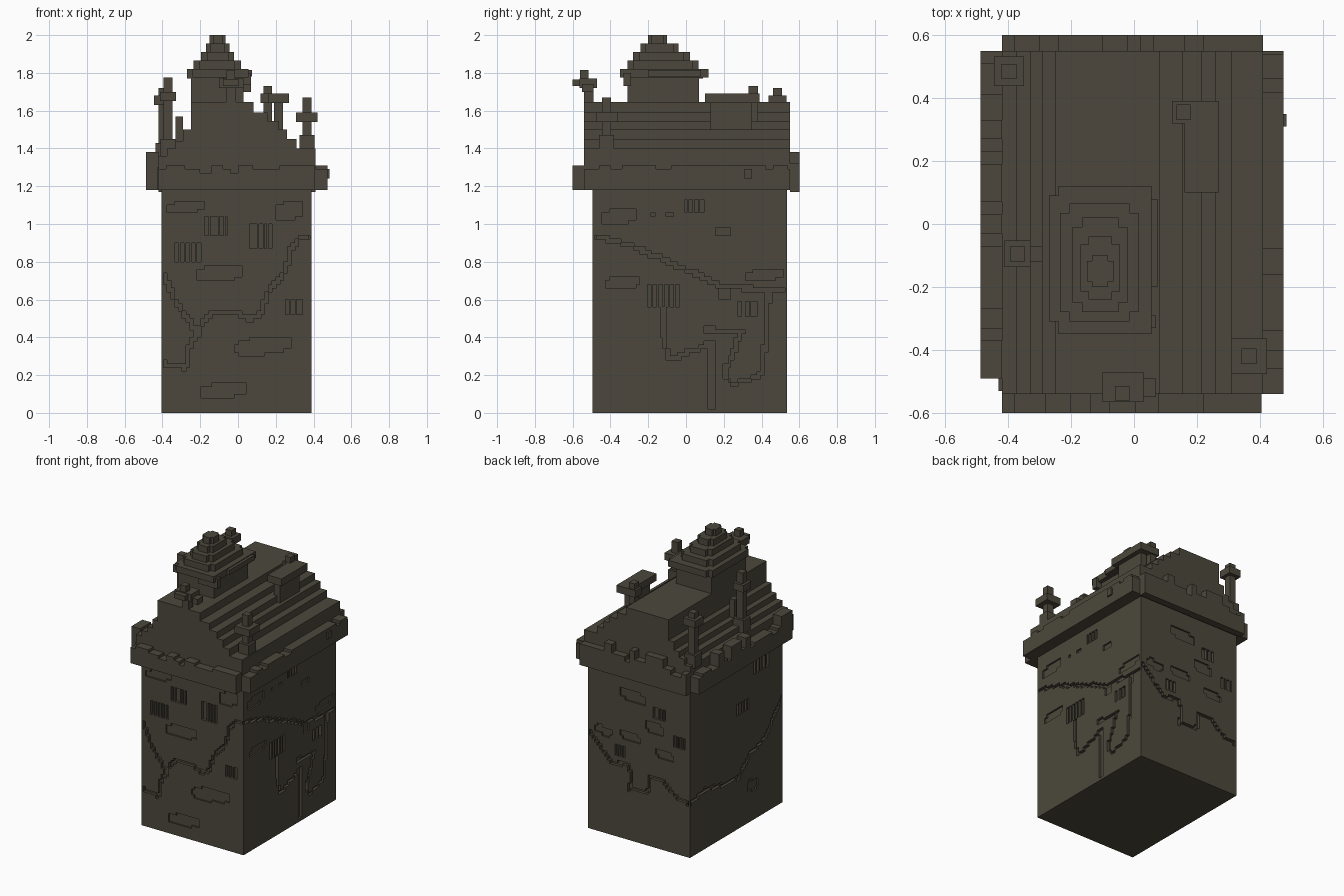
import bpy, bmesh, math, random
from mathutils import Vector

if "Cube" in bpy.data.objects:
    bpy.data.objects.remove(bpy.data.objects["Cube"])
random.seed(4)

stone = bpy.data.materials.new("dark_weathered_stone")
stone.diffuse_color = (0.072, 0.064, 0.045, 1)
stone.use_nodes = True
stone.node_tree.nodes["Principled BSDF"].inputs["Base Color"].default_value = stone.diffuse_color


def finish(name, bm):
    me = bpy.data.meshes.new(name)
    bm.to_mesh(me)
    bm.free()
    me.materials.append(stone)
    ob = bpy.data.objects.new(name, me)
    bpy.context.collection.objects.link(ob)


def boxes(name, items):
    """One object from a list of (x0, x1, y0, y1, z0, z1)."""
    bm = bmesh.new()
    for x0, x1, y0, y1, z0, z1 in items:
        vs = bmesh.ops.create_cube(bm, size=1)["verts"]
        for v in vs:
            v.co = (x0 + (v.co.x + .5) * (x1 - x0),
                    y0 + (v.co.y + .5) * (y1 - y0),
                    z0 + (v.co.z + .5) * (z1 - z0))
    finish(name, bm)


def seg_dist(x, z, a, b):
    dx, dz = b[0] - a[0], b[1] - a[1]
    t = max(0, min(1, ((x - a[0]) * dx + (z - a[1]) * dz) / (dx * dx + dz * dz)))
    return math.hypot(x - a[0] - t * dx, z - a[1] - t * dz)


X0, X1, Y0, Y1, H = -0.405, 0.39, -0.495, 0.535, 1.19


def wall(name, origin, u, n, length, start, sign, cracks, patches, bars):
    """Wall face whose stepped cracks, patches and window slits are recessed."""
    u, n, o = Vector(u), Vector(n), Vector(origin)
    nu, nz = round(length / .01), round(H / .01)

    def depth(i, j):
        if not (0 < i < nu - 1 and 0 < j < nz - 1):
            return 0.0
        x, z = start + sign * (i + .5) * length / nu, (j + .5) * H / nz
        qx, qz = (math.floor(x / .02) + .5) * .02, (math.floor(z / .02) + .5) * .02
        for cx, cz, w, h, k in bars:
            if abs(x - cx) < w / 2 and abs(z - cz) < h / 2:
                if ((x - cx + w / 2) / w * k) % 1 < .68:
                    return .02
        for line in cracks:
            for a, b in zip(line, line[1:]):
                if seg_dist(qx, qz, a, b) < .0125:
                    return .02
        for cx, cz, w, h in patches:
            tilt = (qx - cx) * .12
            if (abs(qx - cx) / w * 2) ** 2.6 + (abs(qz - cz - tilt) / h * 2) ** 2.6 < 1:
                return .012
        return 0.0

    d = [[depth(i, j) for j in range(nz)] for i in range(nu)]
    bm = bmesh.new()
    cache = {}

    def P(i, j, dep):
        key = (i, j, dep)
        if key not in cache:
            cache[key] = bm.verts.new(o + u * (i * length / nu) - n * dep + Vector((0, 0, j * H / nz)))
        return cache[key]

    for i in range(nu):
        for j in range(nz):
            a = d[i][j]
            bm.faces.new((P(i, j, a), P(i + 1, j, a), P(i + 1, j + 1, a), P(i, j + 1, a)))
            if i < nu - 1 and d[i + 1][j] != a:
                b = d[i + 1][j]
                bm.faces.new((P(i + 1, j, a), P(i + 1, j, b), P(i + 1, j + 1, b), P(i + 1, j + 1, a)))
            if j < nz - 1 and d[i][j + 1] != a:
                b = d[i][j + 1]
                bm.faces.new((P(i, j + 1, a), P(i + 1, j + 1, a), P(i + 1, j + 1, b), P(i, j + 1, b)))
    finish(name, bm)


# Four walls of the main block
wall("front_wall", (X0, Y0, 0), (1, 0, 0), (0, -1, 0), X1 - X0, X0, 1,
     [[(-.4, .73), (-.33, .58), (-.22, .43), (-.15, .53), (0, .53), (.06, .49), (.12, .53),
       (.15, .63), (.25, .75), (.28, .87), (.33, .93), (.39, .94)],
      [(-.4, .26), (-.28, .24), (-.26, .36), (-.2, .44)]],
     [(-.28, 1.09, .19, .07), (.27, 1.07, .15, .09), (-.1, .74, .24, .09),
      (.13, .355, .3, .09), (-.08, .12, .25, .08)],
     [(-.11, .99, .13, .1, 5), (-.265, .85, .15, .1, 5), (.125, .935, .13, .13, 5), (.3, .555, .09, .08, 3)])
wall("right_wall", (X1, Y0, 0), (0, 1, 0), (1, 0, 0), Y1 - Y0, Y0, 1,
     [[(-.49, .93), (-.4, .92), (-.25, .87), (0, .76), (.2, .67), (.45, .65), (.53, .65)],
      [(-.12, .55), (-.12, .4), (-.08, .28), (.14, .37), (.14, .02)],
      [(.1, .44), (.3, .43), (.2, .2), (.25, .15), (.4, .2), (.43, .4), (.44, .63)]],
     [(-.35, 1.04, .19, .08), (-.33, .69, .2, .07), (.42, .73, .2, .06), (.2, .96, .08, .04),
      (.21, .63, .06, .06), (-.17, 1.05, .04, .04), (-.08, 1.05, .04, .04)],
     [(.045, 1.095, .11, .07, 4), (-.115, .62, .18, .12, 6), (.33, .55, .11, .08, 3)])
wall("back_wall", (X1, Y1, 0), (-1, 0, 0), (0, 1, 0), X1 - X0, X1, -1,
     [[(.39, .71), (.28, .58), (.2, .51), (.08, .53), (.04, .44), (.07, .36), (-.08, .38),
       (-.1, .49), (-.2, .49), (-.3, .4), (-.4, .38)]],
     [(.04, 1.02, .22, .08), (-.13, .84, .16, .08), (.06, .73, .18, .07),
      (.27, .72, .14, .06), (-.21, .67, .16, .06)],
     [(-.16, .95, .11, .09, 4), (-.32, .79, .1, .08, 4), (.15, .61, .09, .08, 3)])
wall("left_wall", (X0, Y1, 0), (0, -1, 0), (-1, 0, 0), Y1 - Y0, Y1, -1,
     [[(.53, .38), (.37, .42), (.14, .37), (-.02, .36), (-.13, .48), (-.31, .53), (-.4, .65), (-.49, .75)]],
     [(-.16, .25, .13, .08)],
     [(-.25, 1.07, .18, .1, 5), (-.05, .84, .14, .09, 5)])

# Underside of the main block
bm = bmesh.new()
bm.faces.new([bm.verts.new(c) for c in ((X0, Y0, 0), (X0, Y1, 0), (X1, Y1, 0), (X1, Y0, 0))])
finish("base", bm)

# Stepped roof, extruded from a gable profile
left = [(-.42, 1.18), (-.42, 1.36), (-.375, 1.36), (-.375, 1.4), (-.33, 1.4), (-.33, 1.44),
        (-.29, 1.44), (-.29, 1.5), (-.25, 1.5), (-.25, 1.645)]
right = [(.083, 1.645), (.083, 1.59), (.155, 1.59), (.155, 1.545), (.215, 1.545), (.215, 1.5),
         (.26, 1.5), (.26, 1.45), (.31, 1.45), (.31, 1.4), (.41, 1.4), (.41, 1.18)]
bm = bmesh.new()
f = bm.faces.new([bm.verts.new((x, -.54, z)) for x, z in left + right])
ext = bmesh.ops.extrude_face_region(bm, geom=[f])["geom"]
bmesh.ops.translate(bm, verts=[g for g in ext if isinstance(g, bmesh.types.BMVert)], vec=(0, 1.09, 0))
bmesh.ops.recalc_face_normals(bm, faces=bm.faces)
finish("stepped_roof", bm)


# Broken parapet around the roof edge
def steps(a, b):
    cuts = [a]
    while cuts[-1] < b - .09:
        cuts.append(cuts[-1] + random.choice((.04, .06, .08)))
    return list(zip(cuts, cuts[1:] + [b]))


boxes("front_parapet", [(a, b, -.6, -.54, 1.18, random.choice((1.27, 1.29, 1.31, 1.34))) for a, b in steps(-.42, .405)])
boxes("back_parapet", [(a, b, .55, .6, 1.17, random.choice((1.29, 1.32, 1.38))) for a, b in steps(-.42, .41)])
boxes("right_parapet", [(.41, .475, a, b, 1.18, random.choice((1.29, 1.31, 1.31))) for a, b in steps(-.54, .55)]
      + [(.475, .485, .31, .35, 1.24, 1.29)])
boxes("left_parapet", [(-.488, -.42, a, b, 1.18, random.choice((1.29, 1.31, 1.38))) for a, b in steps(-.49, .55)]
      + [(-.43, -.42, -.53, -.49, 1.18, 1.3)])

# Tower with overhanging eave
boxes("tower", [(-.25, .03, -.31, .07, 1.5, 1.77), (-.08, .07, -.33, -.29, 1.73, 1.8)])
boxes("tower_eave", [(-.27, .035, -.31, .09, 1.77, 1.82), (-.24, .055, -.35, .12, 1.775, 1.82),
                     (-.2, .075, -.2, .08, 1.78, 1.815)])


# Stepped tower cap, each tier a notched rectangle
def tier(x0, x1, y0, y1, z0, z1):
    c = min(.03, (x1 - x0) * .2)
    return [(x0, x1, y0 + c, y1 - c, z0, z1), (x0 + c, x1 - c, y0, y1, z0, z1)]


boxes("tower_cap", tier(-.235, .015, -.31, .065, 1.81, 1.865) + tier(-.195, -.02, -.28, .02, 1.86, 1.91)
      + tier(-.17, -.045, -.24, -.04, 1.905, 1.955) + tier(-.15, -.065, -.2, -.1, 1.95, 2.0))


# Pinnacles: stem, cross plate and tip
def pinnacle(name, x, y, z0, zc0, zc1, top, arm, stem=.024):
    boxes(name, [(x - stem, x + stem, y - stem, y + stem, z0, top),
                 (x - arm, x + arm, y - arm, y + arm, zc0, zc1),
                 (x - .04, x + .04, y - .04, y + .04, z0, z0 + .09)])


pinnacle("front_right_pinnacle", .365, -.42, 1.38, 1.54, 1.59, 1.67, .057)
pinnacle("back_left_pinnacle", -.397, .485, 1.34, 1.63, 1.68, 1.72, .047)
pinnacle("left_pinnacle", -.37, -.095, 1.36, 1.65, 1.7, 1.775, .042)
boxes("left_pinnacle_brace", [(-.33, -.29, -.12, -.07, 1.4, 1.57)])
boxes("front_gable_finial", [(-.06, -.01, -.54, -.49, 1.6, 1.74), (-.1, .03, -.565, -.47, 1.72, 1.77),
                             (-.08, .005, -.6, -.52, 1.73, 1.765), (-.06, -.015, -.56, -.515, 1.77, 1.815),
                             (.03, .07, -.55, -.49, 1.7, 1.74)])

# Slab dormer and chimney on the right slope
boxes("right_dormer", [(.16, .27, .1, .39, 1.64, 1.69), (.19, .237, .13, .35, 1.45, 1.65)])
boxes("right_chimney", [(.135, .18, .33, .38, 1.5, 1.73), (.12, .19, .32, .39, 1.64, 1.69)])
